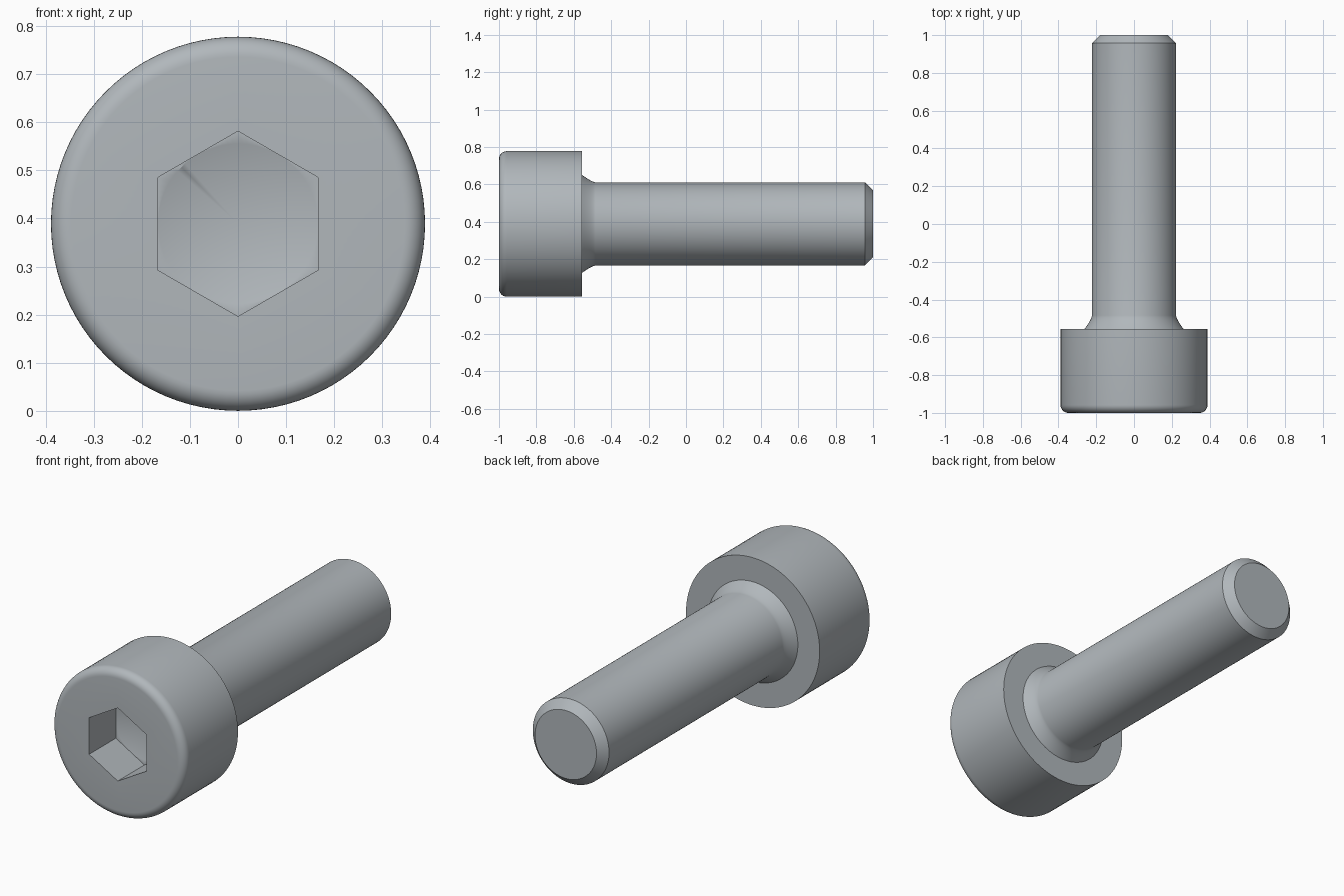
import bpy, bmesh, math

if "Cube" in bpy.data.objects:
    bpy.data.objects.remove(bpy.data.objects["Cube"])

N = 96            # segments around the axis
R = 0.389         # head radius, also height of the axis
A = 0.1667        # half width across the hex socket flats

steel = bpy.data.materials.new("steel_grey")
steel.diffuse_color = (0.44, 0.475, 0.50, 1)
steel.use_nodes = True
steel.node_tree.nodes["Principled BSDF"].inputs["Base Color"].default_value = steel.diffuse_color


def hex_radius(ang):
    t = (math.degrees(ang) + 30) % 60 - 30
    return A / math.cos(math.radians(t))


# Profile from socket bottom, round the head and down the shank: (radius, y)
HEX = None        # marks a hexagonal ring
profile = [(A * 0.998, -0.778), (HEX, -0.778), (HEX, -1.0)]
f = 0.042         # rounded front edge of the head
for i in range(9):
    t = math.pi / 2 * i / 8
    profile.append((R - f + f * math.sin(t), -1 + f - f * math.cos(t)))
profile += [(R, -0.556), (0.262, -0.556)]
for i in range(1, 7):   # shallow fillet under the head
    t = i / 6
    profile.append((0.222 + 0.04 * (1 - t) ** 1.35, -0.556 + 0.072 * t))
profile += [(0.222, 0.957), (0.179, 1.0)]

bm = bmesh.new()
rings = []
for r, y in profile:
    ring = []
    for k in range(N):
        a = 2 * math.pi * k / N
        rr = hex_radius(a) if r is HEX else r
        ring.append(bm.verts.new((rr * math.cos(a), y, R + rr * math.sin(a))))
    rings.append(ring)
for p, q in zip(rings, rings[1:]):
    for k in range(N):
        j = (k + 1) % N
        bm.faces.new((p[k], p[j], q[j], q[k]))
# Drilled cone at the socket bottom and flat shank end
tip = bm.verts.new((0, -0.682, R))
for k in range(N):
    bm.faces.new((tip, rings[0][(k + 1) % N], rings[0][k]))
bm.faces.new(rings[-1])
bmesh.ops.recalc_face_normals(bm, faces=bm.faces)

mesh = bpy.data.meshes.new("socket_head_screw")
bm.to_mesh(mesh)
bm.free()
mesh.materials.append(steel)
screw = bpy.data.objects.new("socket_head_screw", mesh)
bpy.context.collection.objects.link(screw)
bpy.context.view_layer.objects.active = screw
screw.select_set(True)
bpy.ops.object.shade_smooth_by_angle(angle=math.radians(30))
